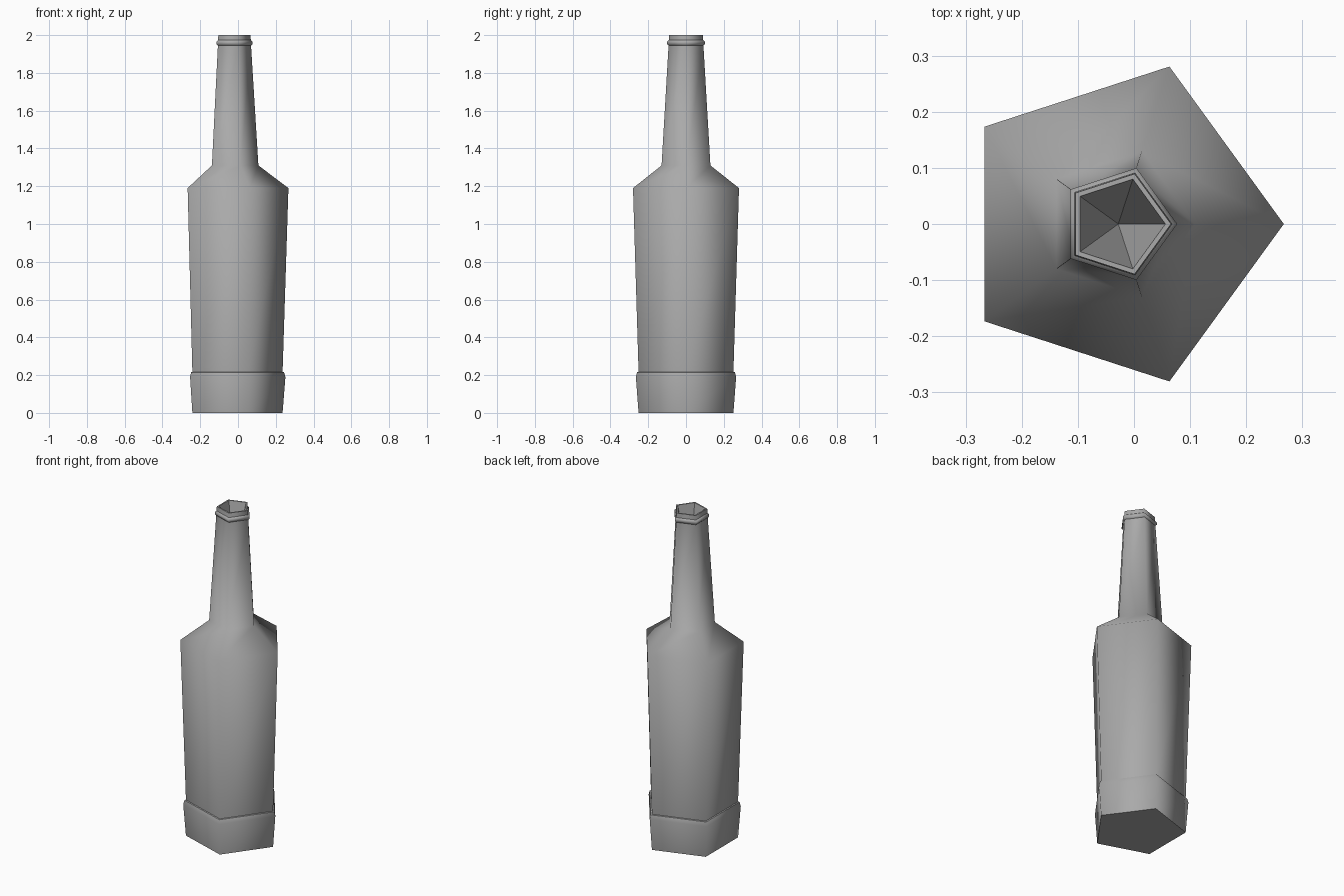
import bpy
import bmesh
from math import sin, cos, tau

default = bpy.data.objects.get("Cube")
if default:
    bpy.data.objects.remove(default, do_unlink=True)

SIDES = 5
AXIS_X = -0.028  # shifts the pentagon so its bounds are centred

# Outline from base to mouth: radius, height, whether the ring is a sharp crease
PROFILE = [
    (0.264, 0.0, True),     # base
    (0.279, 0.19, False),   # foot band
    (0.272, 0.215, True),
    (0.264, 0.217, True),   # body
    (0.295, 1.19, False),   # shoulder
    (0.136, 1.31, False),   # neck
    (0.097, 1.945, True),
    (0.105, 1.952, False),  # collar
    (0.105, 1.966, False),
    (0.096, 1.974, True),   # lip
    (0.094, 2.0, True),
    (0.084, 2.0, True),     # mouth
]
MOUTH_TIP = 1.65


def make_material(name, value):
    mat = bpy.data.materials.new(name)
    mat.use_nodes = True
    colour = (value, value, value, 1)
    mat.diffuse_color = colour
    mat.node_tree.nodes["Principled BSDF"].inputs["Base Color"].default_value = colour
    return mat


def add_ring(bm, radius, z):
    angles = [tau * i / SIDES for i in range(SIDES)]
    return [bm.verts.new((AXIS_X + radius * cos(a), radius * sin(a), z)) for a in angles]


bm = bmesh.new()
rings = [add_ring(bm, r, z) for r, z, _ in PROFILE]

# Outer walls, smooth around the corners
for low, high in zip(rings, rings[1:]):
    for i in range(SIDES):
        j = (i + 1) % SIDES
        face = bm.faces.new((low[i], low[j], high[j], high[i]))
        face.smooth = True

# Flat base
bm.faces.new(rings[0][::-1])

# Faceted hollow inside the mouth
tip = bm.verts.new((AXIS_X, 0, MOUTH_TIP))
for i in range(SIDES):
    bm.faces.new((rings[-1][i], rings[-1][(i + 1) % SIDES], tip))

# Sharp creases at the band, collar and lip
for ring, (_, _, sharp) in zip(rings, PROFILE):
    for i in range(SIDES):
        edge = bm.edges.get((ring[i], ring[(i + 1) % SIDES]))
        edge.smooth = not sharp

mesh = bpy.data.meshes.new("bottle")
bm.to_mesh(mesh)
bm.free()
mesh.materials.append(make_material("grey", 0.4))
bottle = bpy.data.objects.new("bottle", mesh)
bpy.context.collection.objects.link(bottle)
